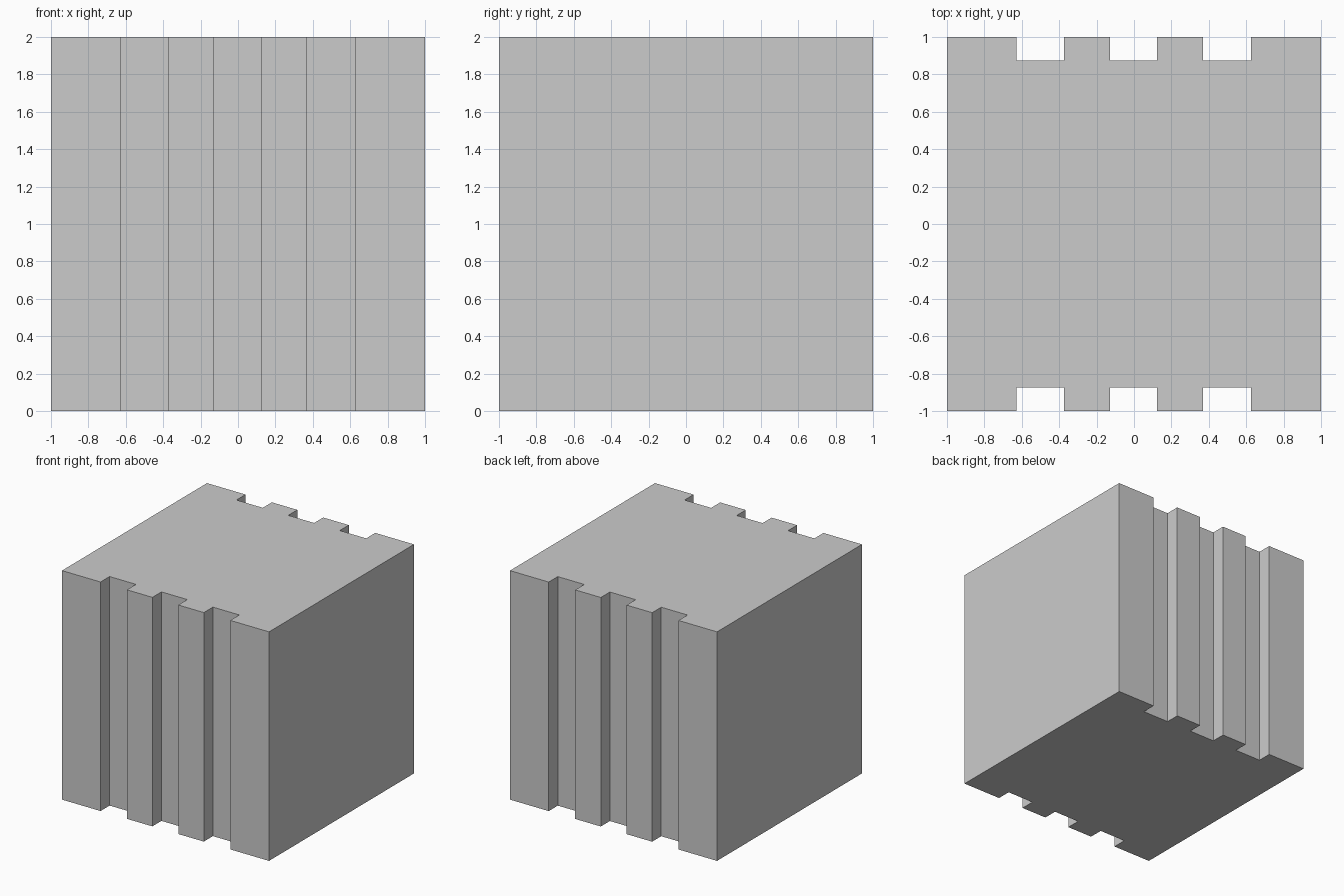
import bpy
import bmesh

if "Cube" in bpy.data.objects:
    bpy.data.objects.remove(bpy.data.objects["Cube"])

HALF, HEIGHT, FLOOR = 1.0, 2.0, 0.875
GROOVES = [(-0.628, -0.373), (-0.127, 0.123), (0.37, 0.626)]

# Front edge of the plan outline, stepping in at each groove
front = [(-HALF, -HALF)]
for a, b in GROOVES:
    front += [(a, -HALF), (a, -FLOOR), (b, -FLOOR), (b, -HALF)]
front.append((HALF, -HALF))

# Back edge mirrors the front
outline = front + [(x, -y) for x, y in reversed(front)]

# Extrude the outline into the grooved block
bm = bmesh.new()
base = bm.faces.new([bm.verts.new((x, y, 0)) for x, y in outline])
ext = bmesh.ops.extrude_face_region(bm, geom=[base], use_keep_orig=True)
top = [v for v in ext["geom"] if isinstance(v, bmesh.types.BMVert)]
bmesh.ops.translate(bm, verts=top, vec=(0, 0, HEIGHT))
bmesh.ops.recalc_face_normals(bm, faces=bm.faces)

mesh = bpy.data.meshes.new("grooved_block")
bm.to_mesh(mesh)
bm.free()
bpy.context.collection.objects.link(bpy.data.objects.new("grooved_block", mesh))
